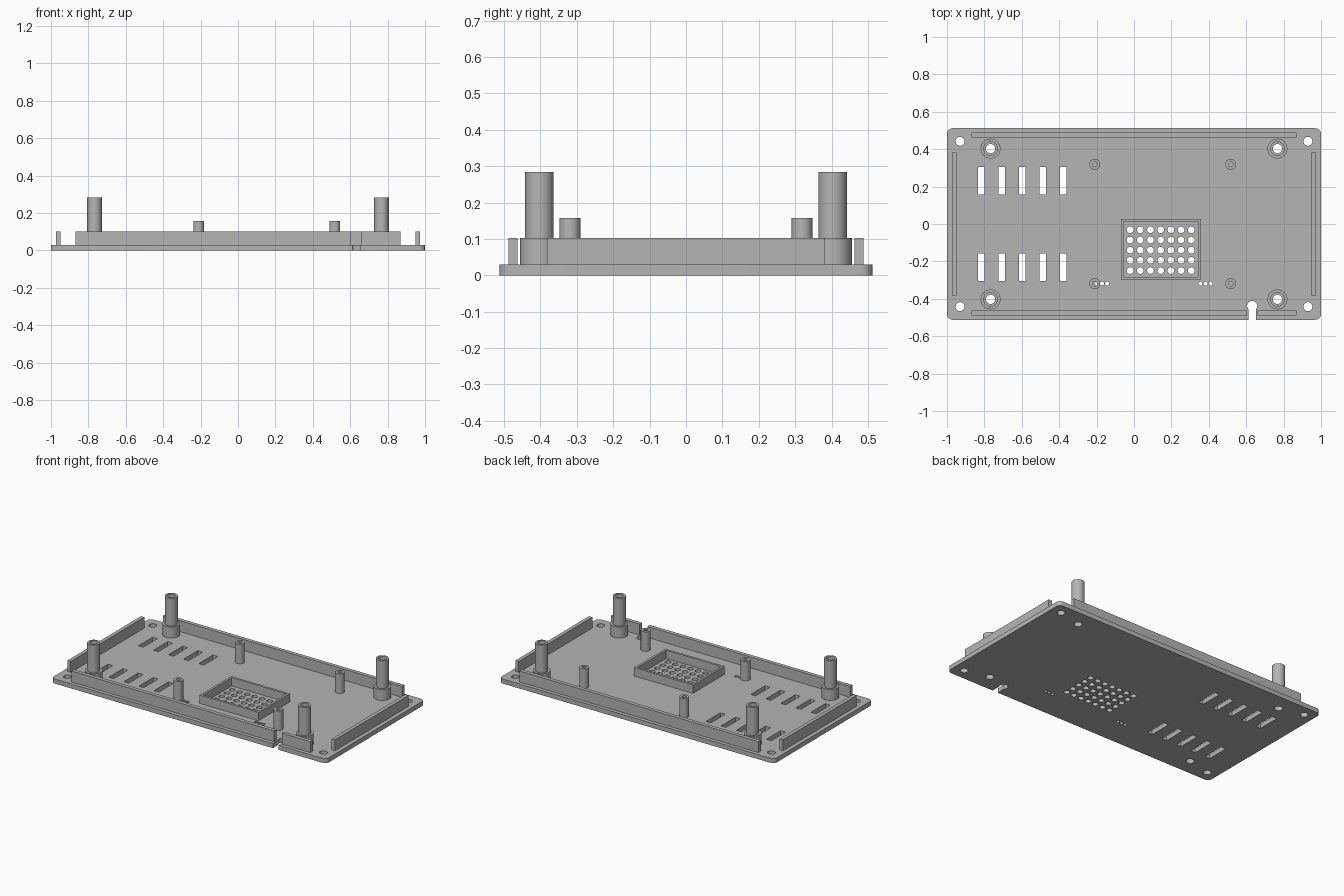
import bpy, bmesh
from math import sin, cos, pi, asin

cube = bpy.data.objects.get("Cube")
if cube:
    bpy.data.objects.remove(cube, do_unlink=True)

gray = bpy.data.materials.new("light gray plastic")
gray.use_nodes = True
color = (0.46, 0.46, 0.46, 1)
gray.diffuse_color = color
gray.node_tree.nodes["Principled BSDF"].inputs["Base Color"].default_value = color

PLATE_TOP, RIM_TOP = 0.03, 0.102


def arc(x, y, r, a0, a1, n):
    return [(x + r * cos(a0 + (a1 - a0) * i / n), y + r * sin(a0 + (a1 - a0) * i / n))
            for i in range(n + 1)]


def circle(x, y, r, n=32):
    return arc(x, y, r, 0, 2 * pi, n)[:-1]


def rect(x0, x1, y0, y1):
    return [(x0, y0), (x1, y0), (x1, y1), (x0, y1)]


def extrude(name, outlines, z0, z1):
    """Fill an outline with its holes and extrude it from z0 to z1."""
    curve = bpy.data.curves.new(name, "CURVE")
    curve.dimensions = "2D"
    curve.fill_mode = "BOTH"
    curve.extrude = (z1 - z0) / 2
    for points in outlines:
        spline = curve.splines.new("POLY")
        spline.points.add(len(points) - 1)
        for p, (x, y) in zip(spline.points, points):
            p.co = (x, y, 0, 1)
        spline.use_cyclic_u = True
    temp = bpy.data.objects.new(name + "_outline", curve)
    bpy.context.collection.objects.link(temp)
    bpy.context.view_layer.update()
    graph = bpy.context.evaluated_depsgraph_get()
    mesh = bpy.data.meshes.new_from_object(temp.evaluated_get(graph))
    bpy.data.objects.remove(temp, do_unlink=True)
    # Weld caps to walls and move to height
    bm = bmesh.new()
    bm.from_mesh(mesh)
    bmesh.ops.remove_doubles(bm, verts=bm.verts, dist=0.00005)
    bmesh.ops.recalc_face_normals(bm, faces=bm.faces)
    bmesh.ops.translate(bm, verts=bm.verts, vec=(0, 0, (z0 + z1) / 2))
    bm.to_mesh(mesh)
    bm.free()
    mesh.name = name
    mesh.materials.clear()
    mesh.materials.append(gray)
    obj = bpy.data.objects.new(name, mesh)
    bpy.context.collection.objects.link(obj)
    bpy.ops.object.select_all(action="DESELECT")
    obj.select_set(True)
    bpy.context.view_layer.objects.active = obj
    bpy.ops.object.shade_smooth_by_angle()
    return obj


# Base plate outline: rounded corners and a keyhole cable notch in the front edge
W, D, R = 1.0, 0.512, 0.03
notch_x, notch_y, notch_r, notch_half = 0.632, -0.438, 0.027, 0.02
a = asin(notch_half / notch_r)
outline = arc(-W + R, -D + R, R, pi, 1.5 * pi, 8)
outline.append((notch_x - notch_half, -D))
outline += arc(notch_x, notch_y, notch_r, 1.5 * pi - a, -pi / 2 + a, 24)
outline.append((notch_x + notch_half, -D))
for sx, sy, start in ((1, -1, -pi / 2), (1, 1, 0), (-1, 1, pi / 2)):
    outline += arc(sx * (W - R), sy * (D - R), R, start, start + pi / 2, 8)

corners = [(sx, sy) for sx in (-1, 1) for sy in (-1, 1)]
screw_spots = [(sx * 0.767, sy * 0.403) for sx, sy in corners]
post_spots = [(x, y) for x in (-0.21, 0.517) for y in (-0.319, 0.319)]

# Plate openings: screw holes, vent slots, speaker grille, indicator holes
holes = [circle(sx * 0.93, sy * 0.442, 0.024) for sx, sy in corners]
holes += [circle(x, y, 0.025) for x, y in screw_spots]
for i in range(5):
    x = -0.817 + i * 0.1097
    for y in (-0.232, 0.232):
        holes.append(rect(x - 0.018, x + 0.018, y - 0.074, y + 0.074))
for i in range(7):
    for j in range(5):
        holes.append(circle(-0.021 + i * 0.0545, -0.031 - j * 0.0545, 0.018, 20))
for x in (-0.171, 0.383):
    holes += [circle(x + k * 0.027, -0.319, 0.011, 16) for k in (-1, 0, 1)]
extrude("base_plate", [outline] + holes, 0, PLATE_TOP)

# Rim walls, the front one split at the notch
walls = {
    "back_wall": (-0.868, 0.868, 0.463, 0.488),
    "front_wall_long": (-0.868, 0.604, -0.488, -0.463),
    "front_wall_short": (0.661, 0.868, -0.488, -0.463),
    "right_wall": (-0.973, -0.949, -0.382, 0.382),
    "left_wall": (0.949, 0.973, -0.382, 0.382),
}
for name, box in walls.items():
    extrude(name, [rect(*box)], PLATE_TOP, RIM_TOP)

# Speaker frame around the grille
extrude("speaker_frame", [rect(-0.07, 0.358, -0.298, 0.028),
                          rect(-0.055, 0.343, -0.283, 0.013)], PLATE_TOP, 0.085)

# Tall stepped screw standoffs
for x, y in screw_spots:
    bore = circle(x, y, 0.025)
    extrude("standoff_base", [circle(x, y, 0.053), bore], PLATE_TOP, RIM_TOP)
    extrude("standoff_tube", [circle(x, y, 0.039), bore], RIM_TOP, 0.284)

# Short hollow board posts
for x, y in post_spots:
    extrude("board_post", [circle(x, y, 0.029), circle(x, y, 0.013)], PLATE_TOP, 0.158)
